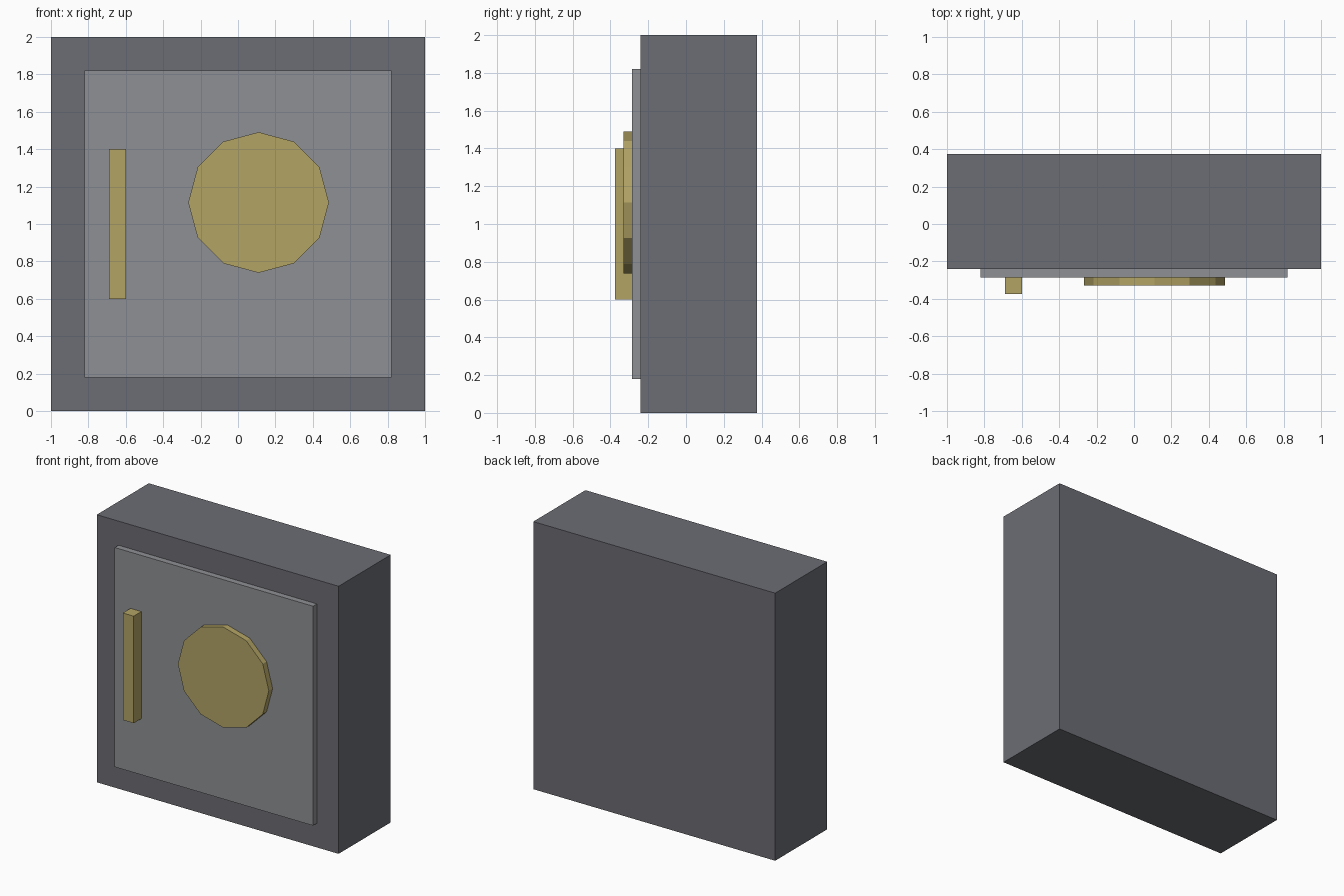
import bpy
import math

cube = bpy.data.objects.get("Cube")
if cube:
    bpy.data.objects.remove(cube, do_unlink=True)


def make_material(name, rgb):
    mat = bpy.data.materials.new(name)
    mat.use_nodes = True
    color = (*rgb, 1.0)
    mat.diffuse_color = color
    bsdf = next(n for n in mat.node_tree.nodes if n.type == 'BSDF_PRINCIPLED')
    bsdf.inputs["Base Color"].default_value = color
    return mat


dark_steel = make_material("dark_steel", (0.15, 0.153, 0.173))
light_steel = make_material("light_steel", (0.275, 0.28, 0.297))
brass = make_material("brass", (0.445, 0.366, 0.13))


def box(name, x, y, z, mat):
    """Box spanning the given (low, high) ranges."""
    spans = (x, y, z)
    bpy.ops.mesh.primitive_cube_add(size=1, location=[(a + b) / 2 for a, b in spans])
    obj = bpy.context.object
    obj.name = name
    obj.scale = [b - a for a, b in spans]
    bpy.ops.object.transform_apply(location=False, rotation=False, scale=True)
    obj.data.materials.append(mat)
    return obj


# Depth of each layer, back to front
back, body_front, door_front, dial_front, handle_front = 0.375, -0.24, -0.285, -0.33, -0.375

# Body and raised door
box("safe_body", (-1, 1), (body_front, back), (0, 2), dark_steel)
box("door_panel", (-0.82, 0.82), (door_front, body_front), (0.18, 1.82), light_steel)

# Vertical handle bar
box("door_handle", (-0.69, -0.60), (handle_front, door_front), (0.6, 1.4), brass)

# Twelve-sided dial, facing the front with a corner at the top
bpy.ops.mesh.primitive_cylinder_add(
    vertices=12, radius=0.376, depth=door_front - dial_front,
    location=(0.11, (door_front + dial_front) / 2, 1.115),
    rotation=(math.pi / 2, 0, 0))
dial = bpy.context.object
dial.name = "door_dial"
dial.data.materials.append(brass)
